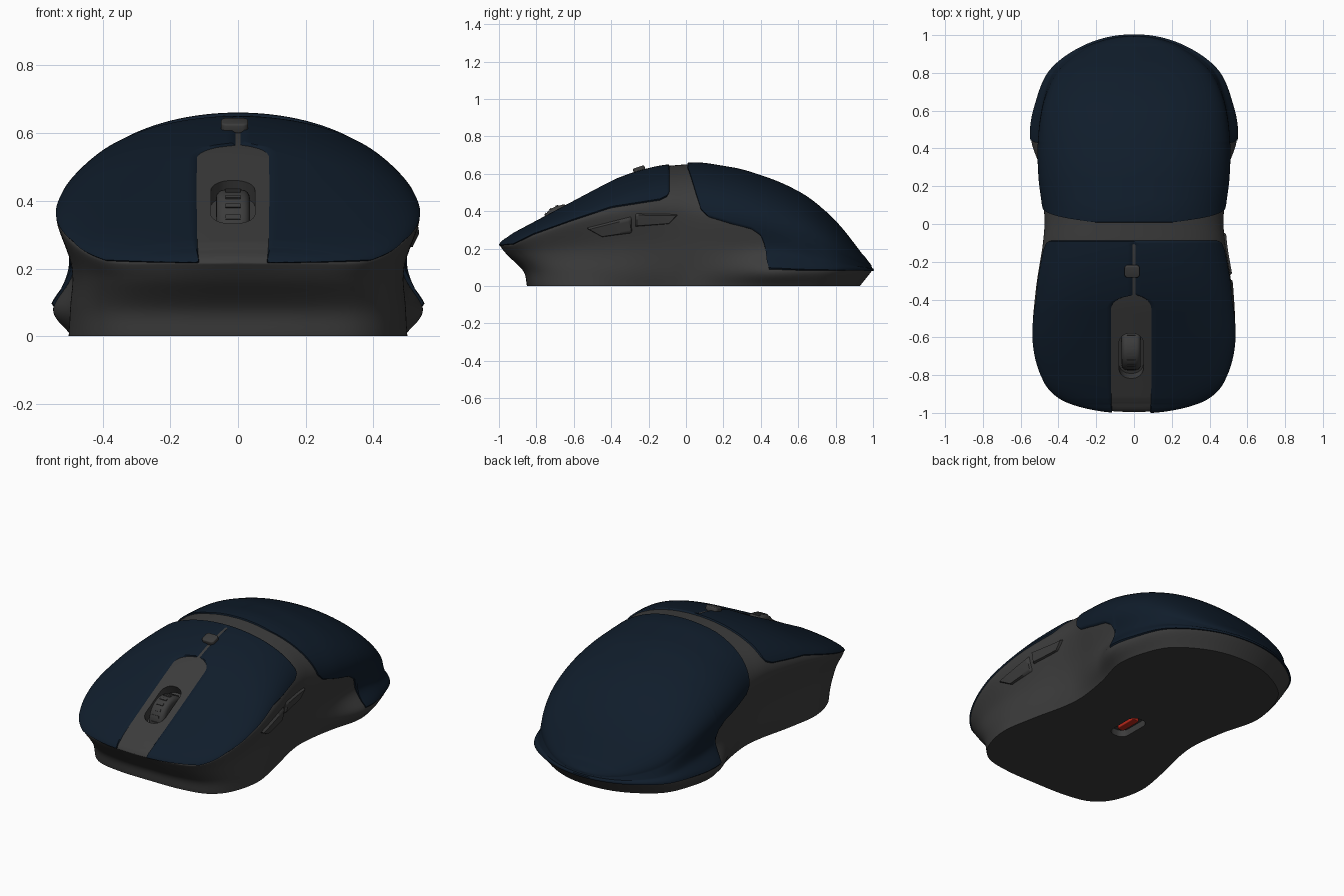
import bpy, bmesh, math
from mathutils import Vector as V, Matrix

if "Cube" in bpy.data.objects:
    bpy.data.objects.remove(bpy.data.objects["Cube"])

# Half outlines from front centre to rear centre at four heights
BOTTOM = [(0,-.85),(.2,-.845),(.36,-.81),(.455,-.71),(.5,-.53),(.47,-.32),(.42,-.1),
          (.41,.05),(.44,.25),(.49,.45),(.465,.62),(.385,.78),(.2,.895),(0,.93)]
FLARE = [(0,-.87),(.2,-.865),(.36,-.83),(.455,-.73),(.495,-.55),(.48,-.33),(.435,-.1),
         (.425,.05),(.475,.25),(.545,.45),(.515,.64),(.43,.82),(.23,.95),(0,.993)]
WAIST = [(0,-.955,.165),(.2,-.945,.165),(.36,-.895,.165),(.455,-.78,.18),(.49,-.57,.2),
         (.48,-.34,.21),(.45,-.1,.22),(.445,.05,.21),(.47,.25,.2),(.487,.45,.19),
         (.475,.645,.16),(.405,.82,.12),(.222,.945,.095),(0,.99,.087)]
RIM = [(0,-.995,.215),(.2,-.98,.215),(.38,-.925,.22),(.485,-.81,.27),(.535,-.6,.34),
       (.52,-.35,.39),(.482,-.1,.41),(.475,.05,.39),(.498,.25,.36),(.5,.45,.32),
       (.468,.65,.255),(.388,.815,.17),(.212,.94,.115),(0,.985,.1)]
SPINE = [(-1,.212),(-.97,.252),(-.8,.342),(-.6,.449),(-.4,.556),(-.27,.605),(-.13,.64),(.07,.656),
         (.3,.618),(.5,.55),(.65,.473),(.8,.343),(.9,.215),(.985,.101)]
N = len(RIM) - 1


def row(pts, z=0):
    p = [V((*q, z)[:3]) for q in pts]
    flip = lambda q: V((-q.x, q.y, q.z))
    return [flip(p[1])] + p + [flip(p[-2])]


ROWS = [row(BOTTOM), row(FLARE, .08), row(WAIST), row(RIM)]


def spline(p, t):
    i = min(int(t), len(p) - 4)
    f = t - i
    a, b, c, d = p[i:i + 4]
    return b + (c - a) * (f / 2) + (a * 2 - b * 5 + c * 4 - d) * (f * f / 2) + (b * 3 - a - c * 3 + d) * (f ** 3 / 2)


def lerp(pts, x):
    for (x0, y0), (x1, y1) in zip(pts, pts[1:]):
        if x <= x1:
            return y0 + (y1 - y0) * max(0, (x - x0) / (x1 - x0))
    return pts[-1][1]


def spine(y):
    # gently smoothed profile
    return sum(lerp(SPINE, y + d * min(.05, abs(abs(y) - 1))) for d in (-1, -.5, 0, .5, 1)) / 5


# Surface: t runs front to rear, v = 0..1 up the side, 1..2 over the dome
def surf(t, v):
    P = [spline(r, t) for r in ROWS]
    w, y, z = P[3]
    def dome(a):
        return V((w * math.cos(a), y, z + max(0, spine(y) - z) * math.sin(a)))
    if v >= 1:
        return dome((v - 1) * math.pi / 2)
    return spline([P[0] * 2 - P[1]] + P + [dome(.35)], v * 3)


def solve(f, target, lo, hi):
    for _ in range(26):
        m = (lo + hi) / 2
        lo, hi = (m, hi) if f(m) < target else (lo, m)
    return (lo + hi) / 2


def t_at_y(y):
    return solve(lambda t: spline(ROWS[3], t).y, y, 0, N)


def v_at_z(t, z):
    return solve(lambda v: surf(t, v).z, z, 0, 2)


def material(name, rgb):
    m = bpy.data.materials.new(name)
    m.diffuse_color = (*rgb, 1)
    m.use_nodes = True
    m.node_tree.nodes["Principled BSDF"].inputs["Base Color"].default_value = m.diffuse_color
    return m


GREY = material("dark_grey", (.045, .045, .045))
BLUE = material("navy", (.005, .012, .024))
RED = material("red", (.5, .02, .01))


def finish(name, bm, mat):
    me = bpy.data.meshes.new(name)
    bm.to_mesh(me)
    bm.free()
    ob = bpy.data.objects.new(name, me)
    bpy.context.collection.objects.link(ob)
    me.materials.append(mat)
    return ob


def smooth(ob, angle=40):
    bpy.ops.object.select_all(action='DESELECT')
    ob.select_set(True)
    bpy.context.view_layer.objects.active = ob
    bpy.ops.object.shade_smooth_by_angle(angle=math.radians(angle))


# Grids of points welded into a skin; raised skins get a sunken border
def skin(name, grids, mat, lift=0, sink=0, cap=False):
    bm = bmesh.new()
    for g in grids:
        vs = [[bm.verts.new(p) for p in r] for r in g]
        for a, b in zip(vs, vs[1:]):
            for i in range(len(a) - 1):
                bm.faces.new((a[i], a[i + 1], b[i + 1], b[i]))
    bmesh.ops.remove_doubles(bm, verts=bm.verts, dist=.0008)
    if cap:
        bmesh.ops.contextual_create(bm, geom=[e for e in bm.edges if e.is_boundary])
    bmesh.ops.recalc_face_normals(bm, faces=bm.faces)
    if sum(f.normal.dot(f.calc_center_median() - V((0, 0, .2))) * f.calc_area() for f in bm.faces) < 0:
        bmesh.ops.reverse_faces(bm, faces=bm.faces)
    bm.normal_update()
    if lift:
        moves = [(v, v.normal * (sink if v.is_boundary else lift)) for v in bm.verts]
        for v, d in moves:
            v.co += d
    return finish(name, bm, mat)


def mirrored(g):
    return [[V((-p.x, p.y, p.z)) for p in r] for r in g]


def block(name, size, loc, mat, rx=0, bevel=.01, corner=0):
    bm = bmesh.new()
    bmesh.ops.create_cube(bm, size=1)
    bmesh.ops.scale(bm, vec=size, verts=bm.verts)
    if corner:
        up = [e for e in bm.edges if abs(e.verts[0].co.z - e.verts[1].co.z) > 1e-4]
        bmesh.ops.bevel(bm, geom=up, offset=corner, segments=8, profile=.5, affect='EDGES')
    if bevel:
        es = [e for e in bm.edges if e.calc_face_angle(0) > .7]
        bmesh.ops.bevel(bm, geom=es, offset=bevel, segments=3, profile=.5, affect='EDGES')
    ob = finish(name, bm, mat)
    ob.location, ob.rotation_euler = loc, (rx, 0, 0)
    return ob


# Body shell with flat underside
half = [[surf(N * i / 182, 2 * j / 48) for j in range(49)] for i in range(183)]
body = skin("body", [half, mirrored(half)], GREY, cap=True)

# Wheel well and sensor recess
SLOPE, CX = math.radians(28), -.015
cutters = [block("well_cutter", (.13, .27, .12), (CX, -.70, .40), GREY, SLOPE, 0, .06),
           block("sensor_cutter", (.11, .22, .08), (0, -.05, 0), GREY, 0, 0, .045)]
bpy.context.view_layer.objects.active = body
for c in cutters:
    c.hide_render = True
    m = body.modifiers.new("cut", 'BOOLEAN')
    m.operation, m.object, m.solver = 'DIFFERENCE', c, 'EXACT'
    bpy.ops.object.modifier_apply(modifier=m.name)
    bpy.data.objects.remove(c)
smooth(body)

# Front button plate with a wheel slot open at the front
FRONT_EDGE = [(-1, .215), (-.92, .222), (-.81, .275), (-.6, .35), (-.4, .415), (-.14, .455), (-.1, .475), (-.08, .52)]


def front_half(side):
    def inner(y):
        h = .1 if y < -.45 else .1 * math.sqrt(max(0, 1 - ((y + .45) / .07) ** 2))
        return h * (1 + side * CX / .1)
    t0 = solve(lambda t: spline(ROWS[3], t).x, inner(-1) + .002, 0, 2)
    t1, g = t_at_y(-.085), []
    for i in range(131):
        t = t0 + (t1 - t0) * i / 130
        r = spline(ROWS[3], t)
        vi = 1 + math.acos(min(1, inner(r.y) / r.x)) * 2 / math.pi
        vl = min(vi, max(1, v_at_z(t, lerp(FRONT_EDGE, r.y))))
        g.append([surf(t, vl + (vi - vl) * j / 40) for j in range(41)])
    return g


plate = skin("front_button_plate", [front_half(1), mirrored(front_half(-1))], BLUE, .008, -.006)
smooth(plate, 60)

# Rear palm cover
REAR_EDGE = [(0, .65), (.02, .6), (.05, .5), (.08, .405), (.12, .365), (.25, .325), (.35, .3),
             (.4, .265), (.425, .2), (.44, .085), (.6, .08), (1, .08)]
t0, rear = t_at_y(.005), []
for i in range(151):
    t = t0 + (N - t0) * i / 150
    vl = v_at_z(t, lerp(REAR_EDGE, spline(ROWS[3], t).y))
    rear.append([surf(t, vl + (2 - vl) * j / 48) for j in range(49)])
smooth(skin("palm_cover", [rear, mirrored(rear)], BLUE, .008, -.006), 60)

# Two thumb buttons on the right side
THUMB = {"front": ((-.46, .26), (-.29, .28), (-.29, .375), (-.55, .31)),
         "rear": ((-.275, .315), (-.09, .33), (-.035, .385), (-.275, .39))}
for name, (a, b, c, d) in THUMB.items():
    a, b, c, d = V(a), V(b), V(c), V(d)
    g = []
    for i in range(21):
        lo, hi = a.lerp(b, i / 20), d.lerp(c, i / 20)
        line = []
        for j in range(9):
            q = lo.lerp(hi, j / 8)
            t = t_at_y(q.x)
            line.append(surf(t, v_at_z(t, q.y)))
        g.append(line)
    smooth(skin("thumb_button_" + name, [g], GREY, .013, -.006), 60)

# Scroll wheel with grip ribs
WC = V((CX, -.655, .315))
bm = bmesh.new()
bmesh.ops.create_cone(bm, cap_ends=True, segments=48, radius1=.118, radius2=.118, depth=.1,
                      matrix=Matrix.Rotation(math.pi / 2, 4, 'Y'))
rims = [e for e in bm.edges if e.calc_face_angle(0) > 1]
bmesh.ops.bevel(bm, geom=rims, offset=.025, segments=4, profile=.5, affect='EDGES')
for i in range(20):
    m = Matrix.Rotation(i * math.tau / 20, 4, 'X') @ Matrix.Translation((0, 0, .118)) @ Matrix.Diagonal((.045, .014, .008, 1))
    bmesh.ops.create_cube(bm, size=1, matrix=m)
wheel = finish("scroll_wheel", bm, GREY)
wheel.location = WC
smooth(wheel)

# Mode button, sensor lens
smooth(block("mode_button", (.08, .065, .03), (CX + .005, -.25, .622), GREY, math.radians(18), .006, .018))
smooth(block("sensor_light", (.045, .14, .03), (0, -.05, .03), RED, 0, .004, .015))
